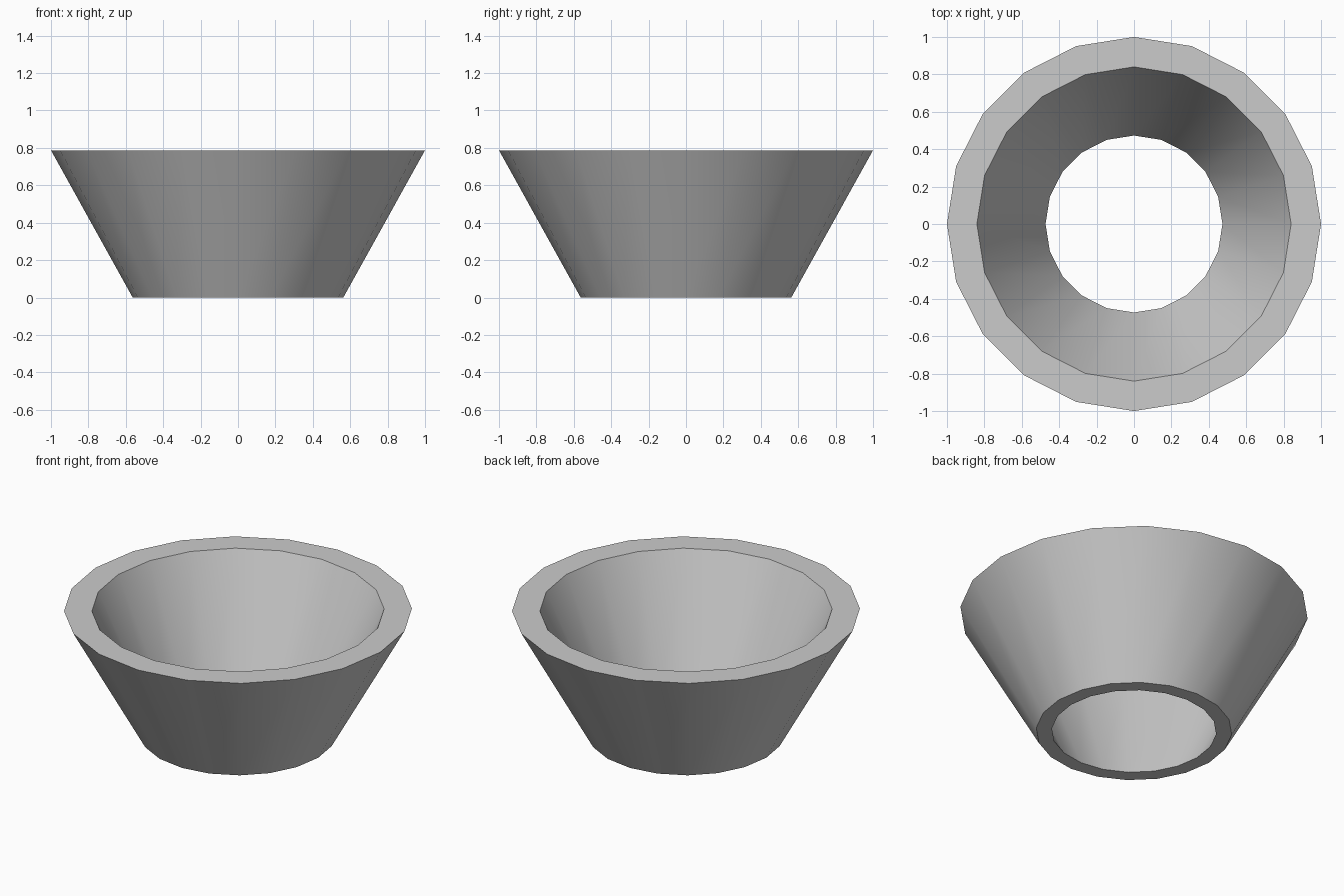
import bpy, bmesh, math

if "Cube" in bpy.data.objects:
    bpy.data.objects.remove(bpy.data.objects["Cube"])

SIDES = 20
# Wall cross-section (radius, height): outer bottom, outer top, inner top, inner bottom
PROFILE = [(0.563, 0.0), (1.0, 0.787), (0.84, 0.787), (0.473, 0.0)]

# Open tapered bowl: the wall section revolved around z
bm = bmesh.new()
rings = []
for radius, z in PROFILE:
    angles = [2 * math.pi * i / SIDES for i in range(SIDES)]
    rings.append([bm.verts.new((radius * math.cos(a), radius * math.sin(a), z)) for a in angles])
for k, ring in enumerate(rings):
    upper = rings[(k + 1) % len(rings)]
    for i in range(SIDES):
        j = (i + 1) % SIDES
        bm.faces.new((ring[i], ring[j], upper[j], upper[i]))
bmesh.ops.recalc_face_normals(bm, faces=bm.faces)

mesh = bpy.data.meshes.new("tapered_bowl")
bm.to_mesh(mesh)
bm.free()
bowl = bpy.data.objects.new("tapered_bowl", mesh)
bpy.context.collection.objects.link(bowl)

# Smooth walls, crisp rims
bpy.context.view_layer.objects.active = bowl
bowl.select_set(True)
bpy.ops.object.shade_smooth_by_angle(angle=math.radians(30))
